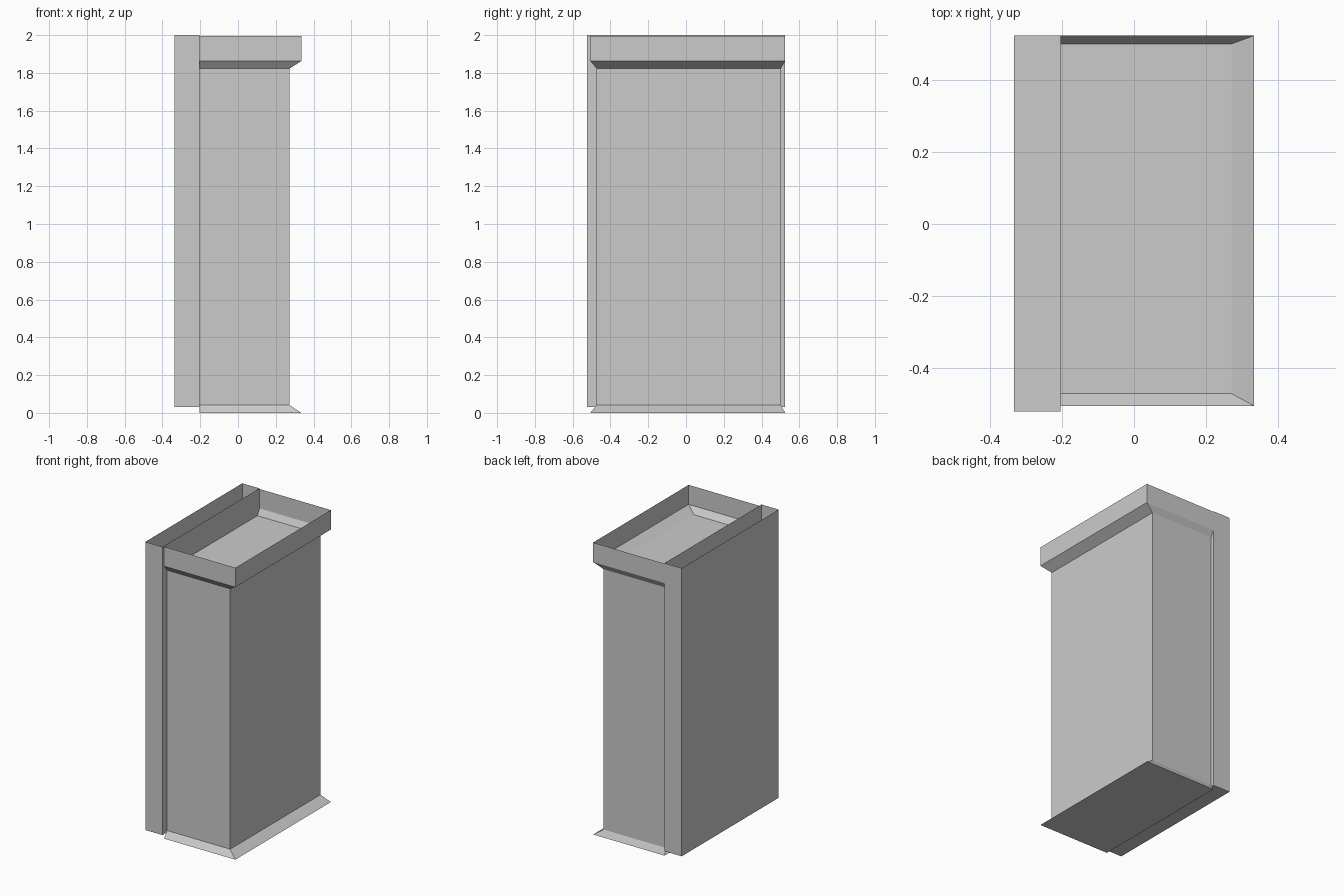
import bpy
import bmesh

if "Cube" in bpy.data.objects:
    bpy.data.objects.remove(bpy.data.objects["Cube"])

BACK = -0.205  # plane where the slab and the body meet


def make_object(name, bm):
    mesh = bpy.data.meshes.new(name)
    bm.to_mesh(mesh)
    bm.free()
    obj = bpy.data.objects.new(name, mesh)
    bpy.context.collection.objects.link(obj)
    return obj


def ring(bm, x0, x1, y0, y1, z):
    """Rectangle corners, starting and ending on the back side."""
    return [bm.verts.new((x, y, z))
            for x, y in ((x0, y0), (x1, y0), (x1, y1), (x0, y1))]


def loft(bm, low, high, closed):
    for i in range(4 if closed else 3):
        j = (i + 1) % 4
        bm.faces.new((low[i], low[j], high[j], high[i]))


# Back slab: thin tray-like box, open at the top
bm = bmesh.new()
bottom = ring(bm, -0.335, BACK, -0.523, 0.525, 0.03)
top = ring(bm, -0.335, BACK, -0.523, 0.525, 2.0)
loft(bm, bottom, top, True)
bm.faces.new(bottom[::-1])
make_object("back_slab", bm)

# Body: flared foot, straight shaft and flared open rim, against the slab
outer = (0.335, -0.507, 0.525)
inner = (0.272, -0.473, 0.502)
levels = [(outer, 0.0), (inner, 0.042), (inner, 1.822),
          (outer, 1.863), (outer, 1.996)]
bm = bmesh.new()
rings = [ring(bm, BACK, *size, z) for size, z in levels]
for low, high in zip(rings, rings[1:]):
    loft(bm, low, high, False)
bm.faces.new(rings[0][::-1])  # underside
bm.faces.new(rings[2])        # recessed top floor
make_object("body_with_rim", bm)
